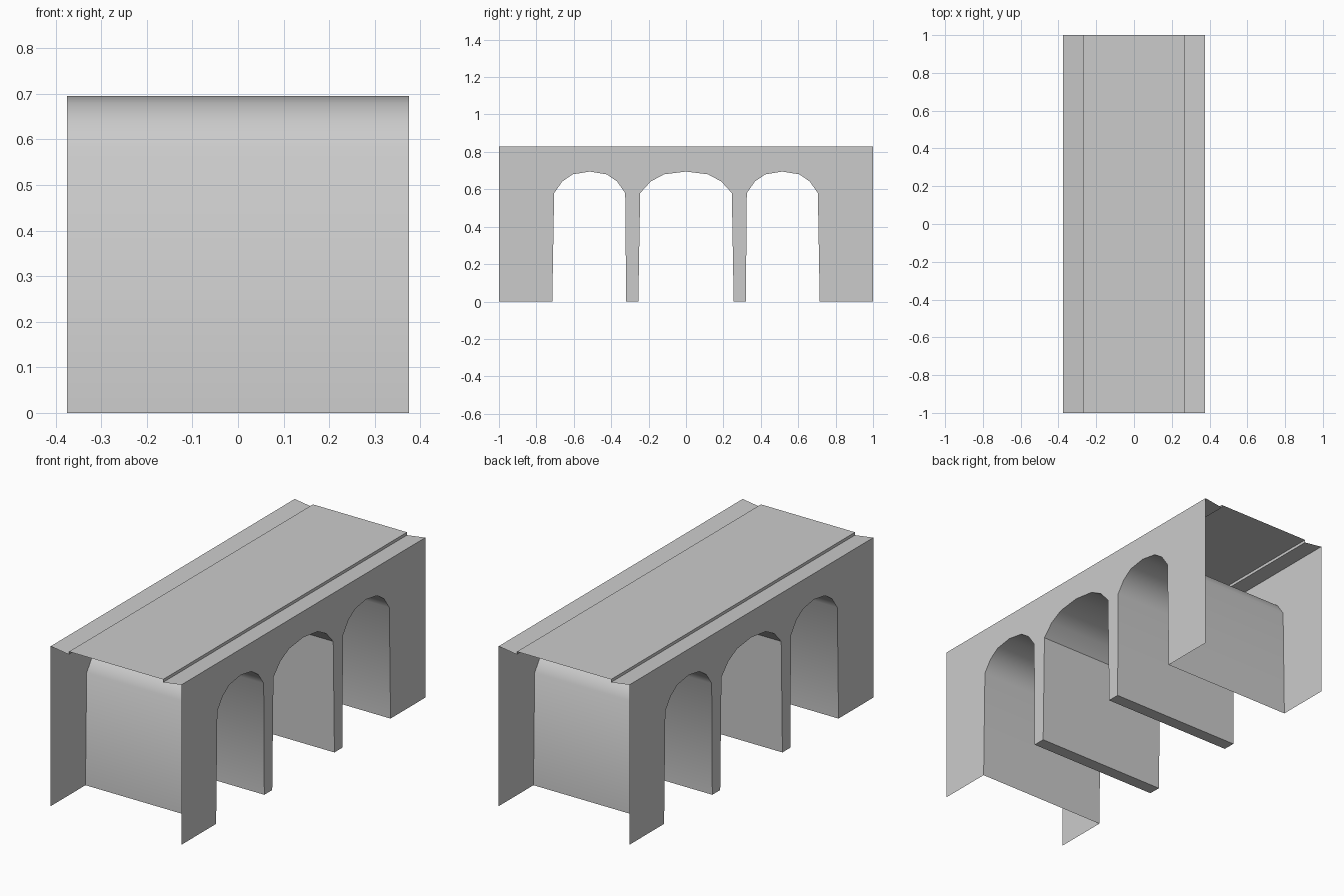
import bpy, bmesh, math

if "Cube" in bpy.data.objects:
    bpy.data.objects.remove(bpy.data.objects["Cube"])

W = 0.375      # half width
L = 1.0        # half length
TOP = 0.83     # top of side walls
SPRING, CROWN = 0.58, 0.695


def make_object(name, build):
    bm = bmesh.new()
    build(bm)
    bmesh.ops.remove_doubles(bm, verts=bm.verts, dist=1e-5)
    mesh = bpy.data.meshes.new(name)
    bm.to_mesh(mesh)
    bm.free()
    ob = bpy.data.objects.new(name, mesh)
    bpy.context.collection.objects.link(ob)
    bpy.ops.object.select_all(action='DESELECT')
    ob.select_set(True)
    bpy.context.view_layer.objects.active = ob
    bpy.ops.object.shade_smooth_by_angle(angle=math.radians(40))
    return ob


# One arch opening as (y, z) points, with slightly flared legs
def arch(centre, half, foot_left, foot_right):
    side = [(1.0, SPRING), (0.77, 0.642), (0.48, 0.68)]
    pts = [(foot_left, 0)]
    pts += [(centre - f * half, z) for f, z in side]
    pts += [(centre, CROWN)]
    pts += [(centre + f * half, z) for f, z in reversed(side)]
    return pts + [(foot_right, 0)]


path = (arch(-0.515, 0.19, -0.715, -0.32)
        + arch(0, 0.245, -0.255, 0.255)
        + arch(0.515, 0.19, 0.32, 0.715))


# Side walls with the arch openings cut out of their outline
def wall(x):
    def build(bm):
        outline = [(-L, TOP), (-L, 0)] + path + [(L, 0), (L, TOP)]
        verts = [bm.verts.new((x, y, z)) for y, z in outline]
        face = bm.faces.new(verts)
        face.normal_update()
        if face.normal.x * x < 0:
            face.normal_flip()
        bmesh.ops.triangulate(bm, faces=[face])
    return build


for x, name in ((W, "right_wall"), (-W, "left_wall")):
    make_object(name, wall(x))


# Arch vaults, pier sides and pier undersides (ends stay open)
def vaults(bm):
    rows = [[bm.verts.new((x, y, z)) for x in (-W, W)] for y, z in path]
    for a, b in zip(rows, rows[1:]):
        bm.faces.new((a[0], b[0], b[1], a[1]))


make_object("arch_vaults_and_piers", vaults)


# Road deck with a shallow kerb step along each side
def deck(bm):
    half = [(W, TOP), (0.27, 0.815), (0.27, TOP)]
    profile = [(-x, z) for x, z in half] + half[::-1]
    rows = [[bm.verts.new((x, y, z)) for y in (-L, L)] for x, z in profile]
    for a, b in zip(rows, rows[1:]):
        bm.faces.new((a[0], b[0], b[1], a[1]))


make_object("road_deck", deck)
